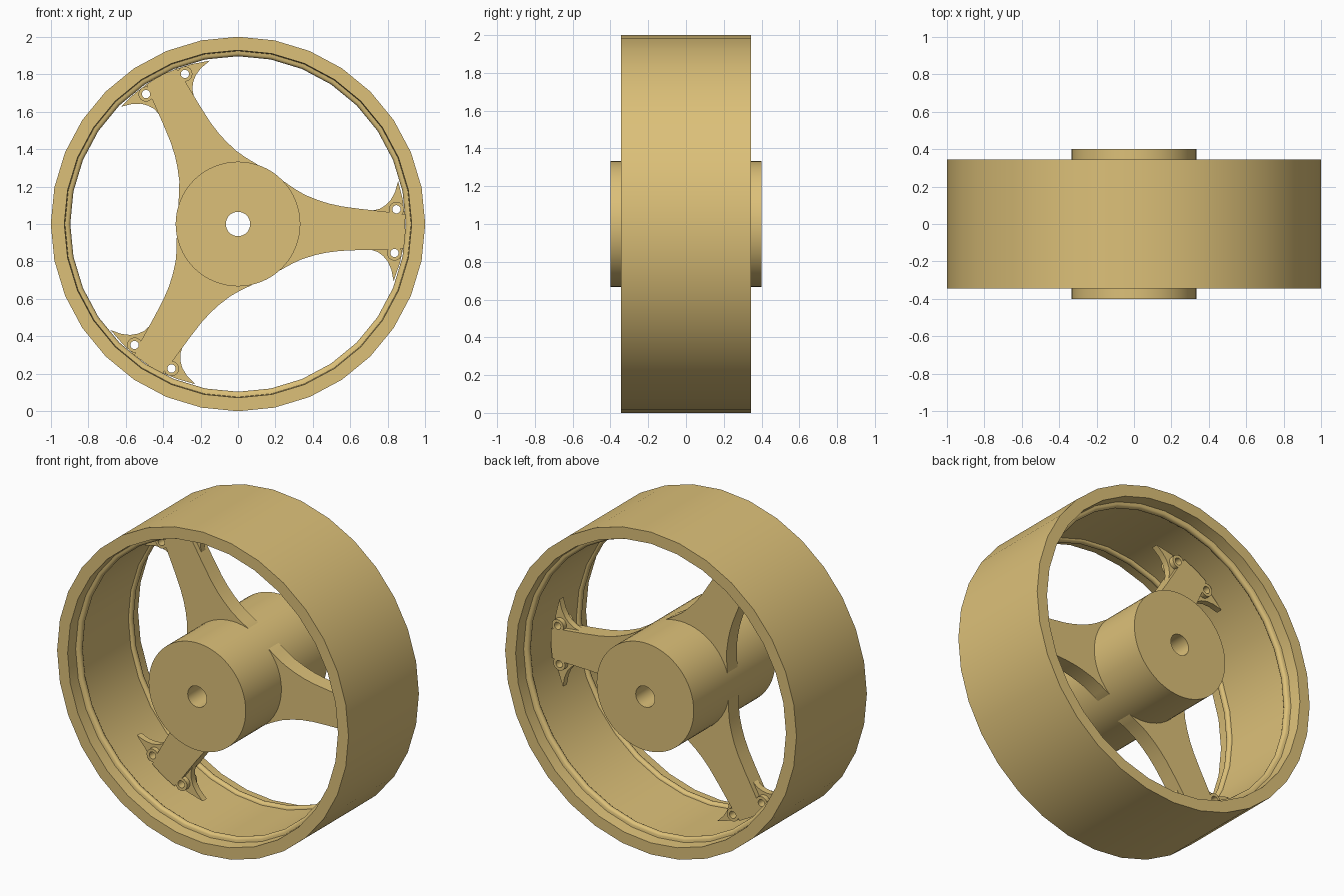
import bpy, bmesh
from math import sin, cos, pi, radians

if "Cube" in bpy.data.objects:
    bpy.data.objects.remove(bpy.data.objects["Cube"])

SPOKES = [radians(-2.6 + 120 * i) for i in range(3)]
TAN = bpy.data.materials.new("tan")
TAN.diffuse_color = (0.72, 0.53, 0.19, 1)
TAN.use_nodes = True
TAN.node_tree.nodes["Principled BSDF"].inputs["Base Color"].default_value = TAN.diffuse_color


def shade(ob, angle):
    bpy.ops.object.select_all(action='DESELECT')
    ob.select_set(True)
    bpy.context.view_layer.objects.active = ob
    bpy.ops.object.shade_smooth_by_angle(angle=radians(angle))


def finish(name, bm, angle=30):
    bmesh.ops.recalc_face_normals(bm, faces=bm.faces)
    me = bpy.data.meshes.new(name)
    bm.to_mesh(me)
    bm.free()
    me.materials.append(TAN)
    ob = bpy.data.objects.new(name, me)
    bpy.context.collection.objects.link(ob)
    shade(ob, angle)
    return ob


def lathe(bm, profile, segs, cx=0, cz=1):
    """Revolve a closed (radius, y) profile about an axis parallel to y."""
    rings = []
    for i in range(segs):
        a = 2 * pi * i / segs
        rings.append([bm.verts.new((cx + r * cos(a), y, cz + r * sin(a))) for r, y in profile])
    n = len(profile)
    for i in range(segs):
        p, q = rings[i], rings[(i + 1) % segs]
        for j in range(n):
            k = (j + 1) % n
            bm.faces.new((p[j], p[k], q[k], q[j]))


def place(u, v, a):
    """Spoke coordinates (radial, sideways) to world x, z."""
    return u * cos(a) - v * sin(a), 1 + u * sin(a) + v * cos(a)


def prism(bm, outline, half, a):
    pts = [place(u, v, a) for u, v in outline]
    lo = [bm.verts.new((x, -half, z)) for x, z in pts]
    hi = [bm.verts.new((x, half, z)) for x, z in pts]
    bm.faces.new(lo)
    bm.faces.new(hi[::-1])
    for i in range(len(pts)):
        k = (i + 1) % len(pts)
        bm.faces.new((lo[i], hi[i], hi[k], lo[k]))


def mirrored(half):
    return half + [(u, -v) for u, v in reversed(half) if v > 0]


# rim with a rounded bead inside each edge
bead = [(0.914 - 0.018 * sin(pi * i / 8), 0.25 + 0.02 * cos(pi * i / 8)) for i in range(9)]
side = [(1.0, 0.345), (0.928, 0.345), (0.924, 0.272)] + bead
bm = bmesh.new()
lathe(bm, side + [(r, -y) for r, y in reversed(side)], 32)
finish("rim", bm, 40)

# hub with axle bore
bm = bmesh.new()
lathe(bm, [(0.065, -0.4), (0.333, -0.4), (0.333, 0.4), (0.065, 0.4)], 64)
finish("hub", bm)

# screw hole cutter
holes = [place(0.842, s * 0.117, a) for a in SPOKES for s in (1, -1)]
bm = bmesh.new()
for x, z in holes:
    ring = [(x + 0.034 * cos(pi * i / 12), z + 0.034 * sin(pi * i / 12)) for i in range(24)]
    prism(bm, [(px, pz - 1) for px, pz in ring], 0.2, 0)
cutter = finish("hole_cutter", bm)
cutter.hide_render = True

# spoke bodies and thinner flared end flanges
body = mirrored([(0.2, 0.25), (0.24, 0.235), (0.27, 0.216), (0.3, 0.198), (0.35, 0.172),
                 (0.42, 0.147), (0.48, 0.131), (0.55, 0.119), (0.65, 0.11),
                 (0.805, 0.1), (0.888, 0.09), (0.894, 0.0)])
flange = mirrored([(0.7, 0.09), (0.72, 0.106), (0.752, 0.115), (0.783, 0.136), (0.809, 0.165),
                   (0.83, 0.208), (0.844, 0.268), (0.873, 0.17), (0.887, 0.09), (0.893, 0.0)])
for name, outline, half in (("spoke", body, 0.05), ("end_flange", flange, 0.02)):
    for a in SPOKES:
        bm = bmesh.new()
        prism(bm, outline, half, a)
        ob = finish(name, bm)
        mod = ob.modifiers.new("holes", 'BOOLEAN')
        mod.operation = 'DIFFERENCE'
        mod.solver = 'EXACT'
        mod.object = cutter
        bpy.ops.object.modifier_apply(modifier="holes")
        shade(ob, 25)
cutter.hide_viewport = True

# screw bosses
bm = bmesh.new()
for x, z in holes:
    lathe(bm, [(0.022, -0.05), (0.04, -0.05), (0.04, 0.05), (0.022, 0.05)], 24, x, z)
finish("screw_bosses", bm)
